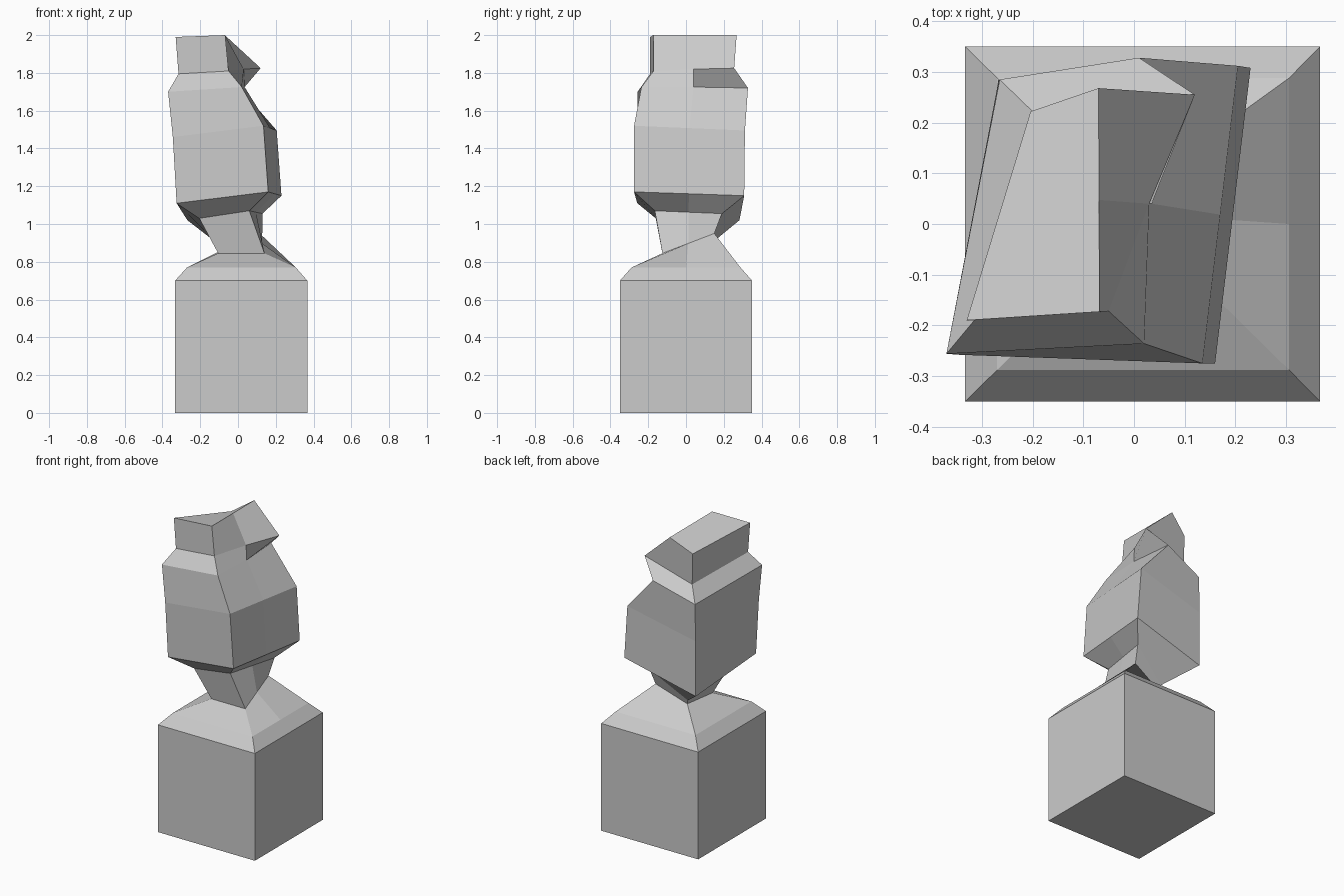
import bpy, bmesh
from mathutils import Vector as V

if "Cube" in bpy.data.objects:
    bpy.data.objects.remove(bpy.data.objects["Cube"])


def ring(fl, fr, br, bl, side=None):
    """Cross-section with an extra point midway along the right side."""
    side = V(side) if side else (V(fr) + V(br)) / 2
    return [V(fl), V(fr), side, V(br), V(bl)]


def rect(x0, x1, y, z):
    return ring((x0, -y, z), (x1, -y, z), (x1, y, z), (x0, y, z))


def loft(name, rings, bottom=False, top=False):
    """Skin consecutive cross-sections with flat quads."""
    bm = bmesh.new()
    rows = [[bm.verts.new(p) for p in r] for r in rings]
    for a, b in zip(rows, rows[1:]):
        for i in range(len(a)):
            j = (i + 1) % len(a)
            bm.faces.new((a[i], a[j], b[j], b[i]))
    if bottom:
        bm.faces.new(rows[0][::-1])
    if top:
        bm.faces.new(rows[-1])
    mesh = bpy.data.meshes.new(name)
    bm.to_mesh(mesh)
    bm.free()
    bpy.context.collection.objects.link(bpy.data.objects.new(name, mesh))


# Shared cross-sections: front left, front right, back right, back left
neck_base = ring((-.105, -.125, .845), (.14, -.125, .845), (.115, .15, .95), (-.09, .115, .86))
neck_top = ring((-.205, -.16, 1.03), (.06, -.165, 1.07), (.13, .19, 1.055), (-.10, .125, .89))
hips = ring((-.325, -.258, 1.11), (.16, -.275, 1.17), (.23, .308, 1.15), (-.268, .283, 1.02))
chest = ring((-.345, -.258, 1.46), (.135, -.275, 1.52), (.205, .312, 1.495), (-.267, .284, 1.38))
shoulders = ring((-.37, -.256, 1.70), (.02, -.236, 1.725), (.01, .328, 1.72), (-.265, .285, 1.62),
                 (.035, .04, 1.725))
brow = ring((-.315, -.19, 1.795), (-.05, -.172, 1.81), (.12, .255, 1.825), (-.20, .222, 1.71),
            (.03, .04, 1.82))
crown = ring((-.33, -.19, 1.99), (-.068, -.173, 2.0), (-.07, .268, 2.0), (-.204, .222, 1.91))

# Cube pedestal with sloping top
loft("pedestal", [rect(-.333, .367, .35, 0), rect(-.333, .367, .35, .70),
                  rect(-.27, .306, .288, .77), neck_base], bottom=True)
# Narrow waist widening into the body
loft("waist", [neck_base, neck_top, hips])
# Bulky tilted torso
loft("torso", [hips, chest, shoulders])
# Head with overhanging beak at the back right
loft("head", [shoulders, brow, crown], top=True)
